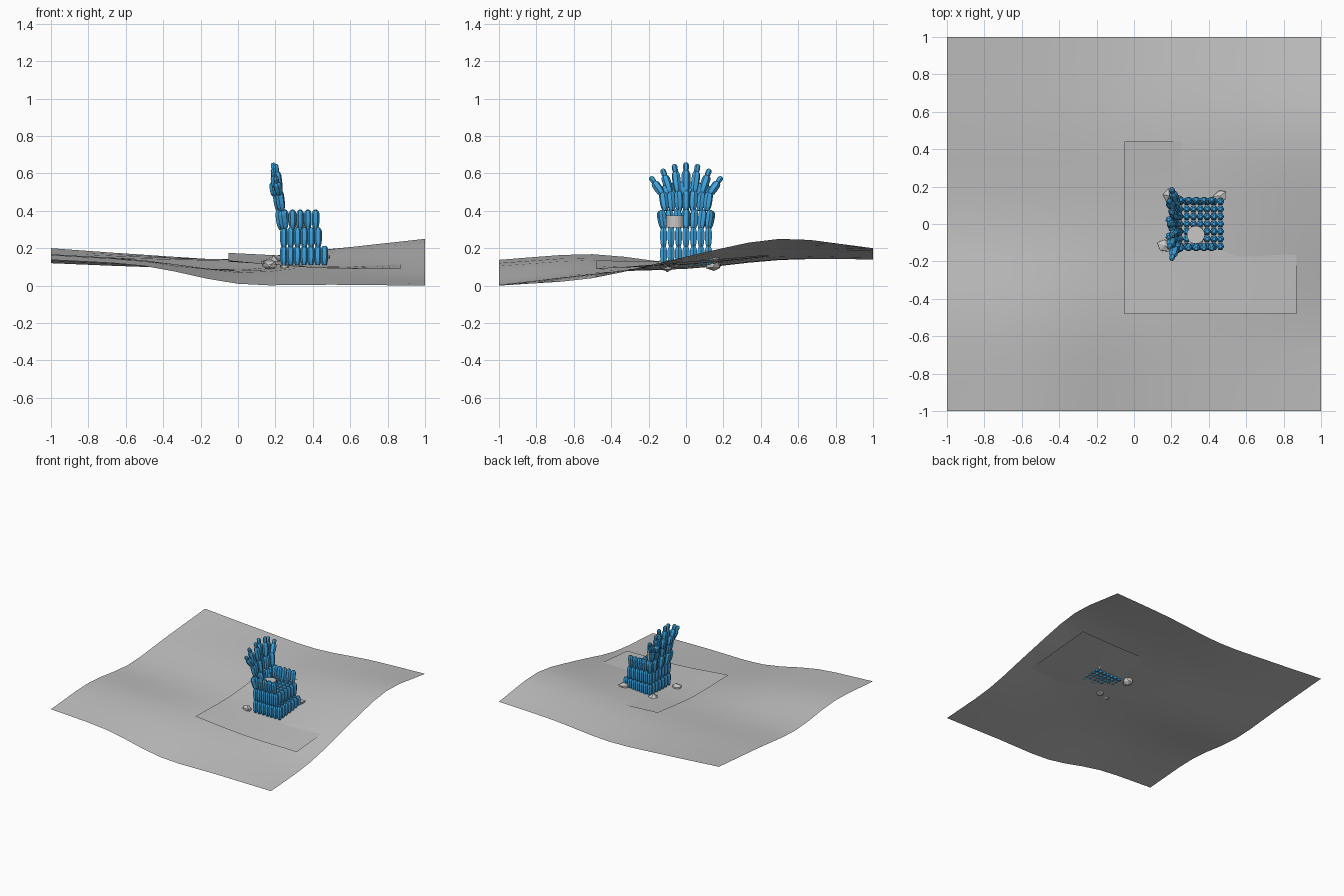
import bpy, bmesh, math, random
from mathutils import Vector, Matrix

if "Cube" in bpy.data.objects:
    bpy.data.objects.remove(bpy.data.objects["Cube"])

random.seed(4)


def material(name, rgb):
    m = bpy.data.materials.new(name)
    m.diffuse_color = (*rgb, 1)
    m.use_nodes = True
    m.node_tree.nodes["Principled BSDF"].inputs["Base Color"].default_value = m.diffuse_color
    return m


ground_grey = material("ground grey", (0.54, 0.54, 0.54))
stone_grey = material("stone grey", (0.58, 0.57, 0.56))
ice_blue = material("ice blue", (0.05, 0.38, 0.76))


def finish(name, bm, mat, smooth=False):
    me = bpy.data.meshes.new(name)
    bmesh.ops.recalc_face_normals(bm, faces=bm.faces)
    bm.to_mesh(me)
    bm.free()
    me.materials.append(mat)
    for p in me.polygons:
        p.use_smooth = smooth
    ob = bpy.data.objects.new(name, me)
    bpy.context.collection.objects.link(ob)
    return ob


def spline(v, t):
    """Catmull-Rom through evenly spaced values, t in 0..1."""
    n = len(v) - 1
    i = min(int(t * n), n - 1)
    u = t * n - i
    p = [v[i - 1] if i else 2 * v[0] - v[1], v[i], v[i + 1],
         v[i + 2] if i + 2 <= n else 2 * v[n] - v[n - 1]]
    return p[1] + 0.5 * u * (p[2] - p[0] + u * (2 * p[0] - 5 * p[1] + 4 * p[2] - p[3]
                             + u * (3 * (p[1] - p[2]) + p[3] - p[0])))


def sheet(name, x0, x1, y0, y1, rows, n):
    """Rolling surface through a coarse table of heights (rows run along y)."""
    bm = bmesh.new()
    grid = []
    for j in range(n + 1):
        line = []
        for i in range(n + 1):
            z = spline([spline(r, i / n) for r in rows], j / n)
            line.append(bm.verts.new((x0 + (x1 - x0) * i / n,
                                      y0 + (y1 - y0) * j / n, max(z, 0))))
        grid.append(line)
    for j in range(n):
        for i in range(n):
            bm.faces.new((grid[j][i], grid[j][i + 1], grid[j + 1][i + 1], grid[j + 1][i]))
    ob = finish(name, bm, ground_grey, True)
    if ob.data.polygons[0].normal.z < 0:
        ob.data.flip_normals()


# Rolling terrain and the smaller patch laid over it
sheet("terrain", -1, 1, -1, 1, [
    (0.138, 0.105, 0.01, 0.005, 0.0),
    (0.168, 0.135, 0.07, 0.06, 0.04),
    (0.12, 0.10, 0.09, 0.125, 0.155),
    (0.16, 0.145, 0.14, 0.195, 0.25),
    (0.20, 0.165, 0.14, 0.18, 0.20)], 12)
sheet("ground_patch", -0.05, 0.87, -0.48, 0.44, [
    (0.135, 0.095, 0.088),
    (0.13, 0.11, 0.125),
    (0.175, 0.155, 0.165)], 6)


# Ice pegs: six-sided rods with blunt tapered ends
PROFILE = [(0, 0.6), (0.2, 0.9), (0.4, 1), (0.8, 1), (0.92, 0.8), (1, 0.45)]


def peg(bm, a, b, r, sides=6):
    a, b = Vector(a), Vector(b)
    rot = (b - a).to_track_quat('Z', 'Y').to_matrix()
    rings = []
    for t, s in PROFILE:
        rings.append([bm.verts.new(a.lerp(b, t) + rot @ Vector(
            (r * s * math.cos(k * math.tau / sides), r * s * math.sin(k * math.tau / sides), 0)))
            for k in range(sides)])
    for lo, hi in zip(rings, rings[1:]):
        for k in range(sides):
            m = (k + 1) % sides
            bm.faces.new((lo[k], lo[m], hi[m], hi[k]))
    bm.faces.new(rings[0][::-1])
    bm.faces.new(rings[-1])


def block(name, xs, ys, z0, z1, lean=0, r=0.0205):
    bm = bmesh.new()
    for x in xs:
        for y in ys:
            peg(bm, (x, y, z0), (x, y * (1 + lean), z1), r)
    finish(name, bm, ice_blue)


def steps(a, b, n):
    return [a + (b - a) * i / (n - 1) for i in range(n)]


ys = steps(-0.12, 0.12, 7)
block("throne_base", steps(0.245, 0.462, 7), ys, 0.11, 0.212)
block("throne_seat", steps(0.245, 0.428, 6), ys, 0.205, 0.31)
block("throne_armrests", steps(0.25, 0.415, 5), (-0.116, 0.116), 0.302, 0.405, 0.12)


# Fan-shaped backrest: tiers spread wider and lean away as they rise
def back_point(u, z, half, droop, dx):
    return (0.24 + dx - 0.045 * (z - 0.3) / 0.35, u * half, z - droop * u * u)


def tier(name, n, z0, z1, h0, h1, d0, d1, r, dx=0):
    bm = bmesh.new()
    for i, u in enumerate(steps(-1, 1, n)):
        off = dx + 0.007 * (-1) ** i
        peg(bm, back_point(u, z0, h0, d0, off), back_point(u, z1, h1, d1, off), r)
    finish(name, bm, ice_blue)


tier("backrest_lower", 7, 0.30, 0.41, 0.118, 0.138, 0, 0.01, 0.023)
tier("backrest_middle", 7, 0.40, 0.51, 0.110, 0.125, 0, 0.01, 0.023)
tier("backrest_filler", 6, 0.48, 0.555, 0.10, 0.115, 0, 0.02, 0.021, -0.014)
tier("backrest_crown", 7, 0.495, 0.62, 0.125, 0.172, 0.01, 0.065, 0.023)
tier("backrest_tips", 7, 0.605, 0.657, 0.165, 0.19, 0.06, 0.075, 0.015)

# Round stone drum standing on the seat
bm = bmesh.new()
bmesh.ops.create_cone(bm, cap_ends=True, segments=20, radius1=0.048, radius2=0.048, depth=0.065,
                      matrix=Matrix.Translation((0.33, -0.058, 0.342)))
finish("seat_drum", bm, stone_grey)

# Loose angular stones around the foot of the throne
for i, (x, y, z, sx, sy, sz) in enumerate([
        (0.46, 0.15, 0.145, 0.045, 0.035, 0.035), (0.19, 0.15, 0.115, 0.045, 0.04, 0.042),
        (0.165, -0.115, 0.115, 0.05, 0.035, 0.032), (0.25, -0.10, 0.10, 0.03, 0.03, 0.025)]):
    bm = bmesh.new()
    bmesh.ops.create_icosphere(bm, subdivisions=1, radius=1)
    for v in bm.verts:
        v.co = v.co * random.uniform(0.8, 1.15)
    bmesh.ops.transform(bm, verts=bm.verts, matrix=Matrix.Translation((x, y, z))
                        @ Matrix.Rotation(i * 1.1 + 0.6, 4, 'Z') @ Matrix.Diagonal((sx, sy, sz, 1)))
    finish(f"stone_{i + 1}", bm, stone_grey)
